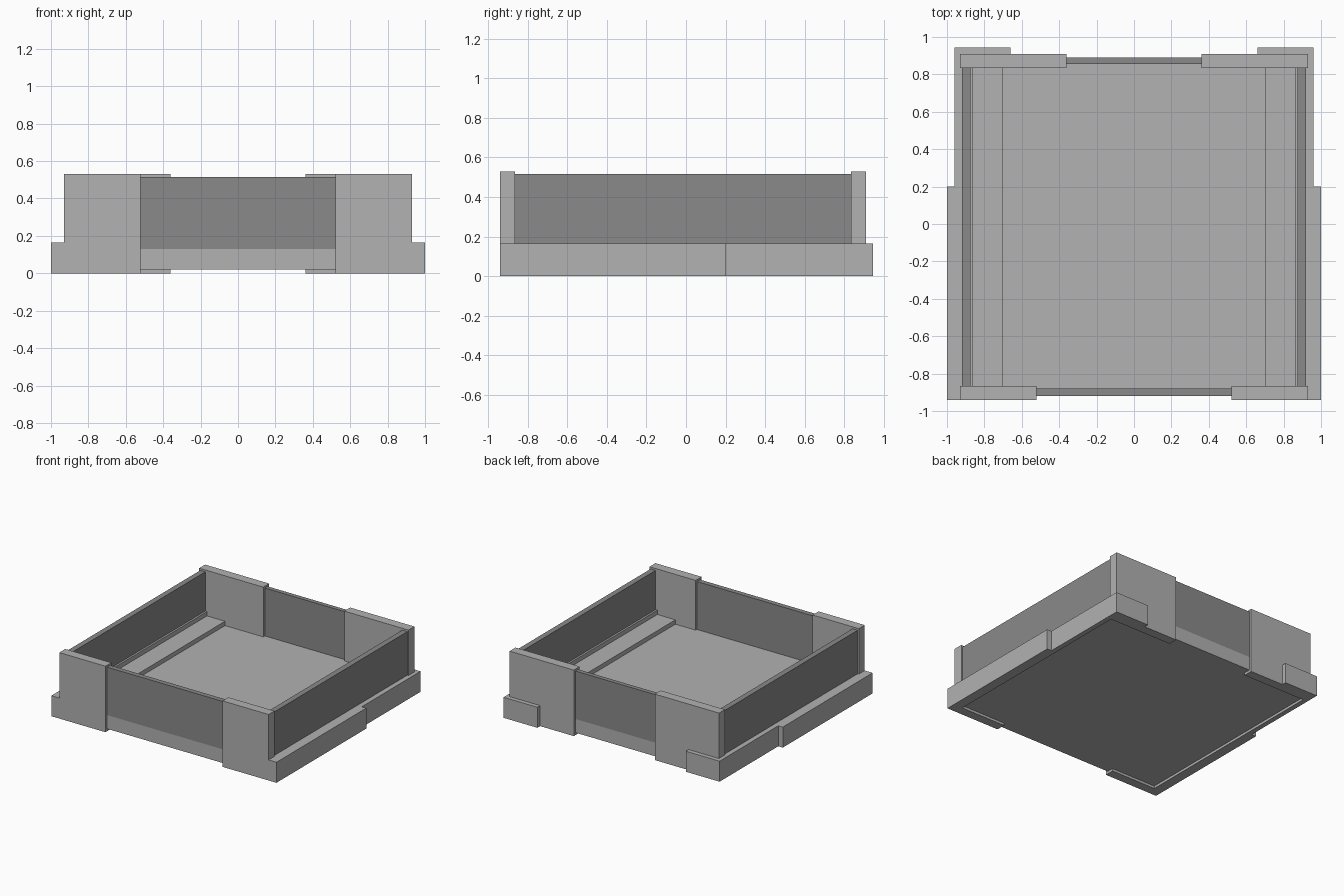
import bpy
import bmesh
from mathutils import Vector

cube = bpy.data.objects.get("Cube")
if cube:
    bpy.data.objects.remove(cube, do_unlink=True)


def material(name, value):
    mat = bpy.data.materials.new(name)
    mat.use_nodes = True
    colour = (value, value, value, 1)
    mat.diffuse_color = colour
    mat.node_tree.nodes["Principled BSDF"].inputs["Base Color"].default_value = colour
    return mat


LIGHT = material("light grey", 0.445)
DARK = material("dark grey", 0.254)


def box(name, xs, ys, zs, mat):
    """Box given by its extent along each axis."""
    bm = bmesh.new()
    bmesh.ops.create_cube(bm, size=1)
    spans = (xs, ys, zs)
    size = Vector([b - a for a, b in spans])
    centre = Vector([(a + b) / 2 for a, b in spans])
    for v in bm.verts:
        v.co = Vector([c * s for c, s in zip(v.co, size)]) + centre
    mesh = bpy.data.meshes.new(name)
    bm.to_mesh(mesh)
    bm.free()
    mesh.materials.append(mat)
    obj = bpy.data.objects.new(name, mesh)
    bpy.context.collection.objects.link(obj)
    return obj


def pair(name, xs, ys, zs, mat):
    """Matching boxes on the left (+x) and right (-x)."""
    box("left_" + name, xs, ys, zs, mat)
    box("right_" + name, (-xs[1], -xs[0]), ys, zs, mat)


FLOOR, RAIL, WALL, POST = 0.13, 0.165, 0.515, 0.53
FRONT, BACK = -0.865, 0.835      # inner faces of the posts

# Floor slab, slightly raised off the ground
box("floor", (-0.92, 0.92), (-0.92, 0.89), (0.02, FLOOR), LIGHT)

# Front and back panels between the posts
box("front_panel", (-0.52, 0.52), (-0.92, -0.88), (FLOOR, WALL), DARK)
box("back_panel", (-0.36, 0.36), (0.855, 0.89), (FLOOR, WALL), DARK)

# Corner posts
pair("front_post", (0.52, 0.93), (-0.94, FRONT), (0, POST), LIGHT)
pair("back_post", (0.36, 0.93), (BACK, 0.91), (0, POST), LIGHT)

# Side panels with the stepped ledges at their feet
pair("side_panel", (0.875, 0.92), (FRONT, BACK), (RAIL, WALL), DARK)
pair("sill", (0.70, 0.92), (FRONT, BACK), (FLOOR, RAIL), LIGHT)
pair("inner_lip", (0.86, 0.875), (FRONT, BACK), (RAIL, 0.20), LIGHT)

# Outer rails, wider towards the front, with blocks wrapping the back corners
pair("front_rail", (0.92, 1.0), (-0.94, 0.20), (0, RAIL), LIGHT)
pair("back_rail", (0.92, 0.96), (0.20, 0.945), (0, RAIL), LIGHT)
pair("back_block", (0.66, 0.92), (0.91, 0.945), (0, RAIL), LIGHT)
